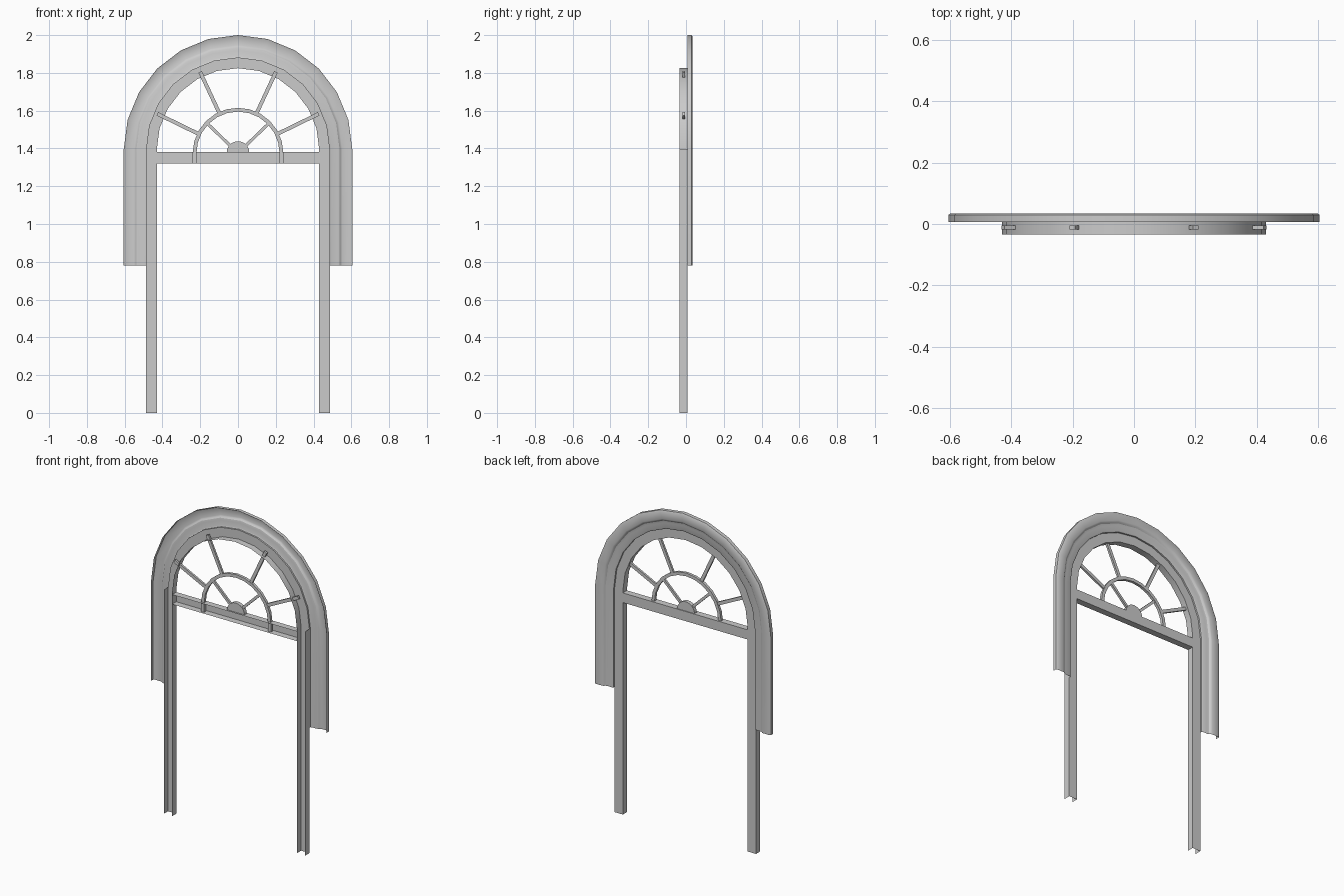
import bpy, bmesh, math
from mathutils import Matrix

if "Cube" in bpy.data.objects:
    bpy.data.objects.remove(bpy.data.objects["Cube"])

FRONT, MID, BACK = -0.034, 0.007, 0.034   # depth planes
SPRING = 1.395                            # height where the big arch starts
HUB_Z = 1.375                             # centre of the fan window


def finish(name, bm, smooth=True):
    me = bpy.data.meshes.new(name)
    bm.to_mesh(me)
    bm.free()
    ob = bpy.data.objects.new(name, me)
    bpy.context.collection.objects.link(ob)
    if smooth:
        bpy.ops.object.select_all(action='DESELECT')
        ob.select_set(True)
        bpy.context.view_layer.objects.active = ob
        bpy.ops.object.shade_smooth_by_angle(angle=math.radians(30))
    return ob


def arch(name, profile, centre, foot=None, segs=12, closed=False):
    """Sweep a (radius, y) profile up one side, round the arch and down."""
    stations = [(math.pi * i / segs, centre) for i in range(segs + 1)]
    if foot is not None:
        stations = [(0, foot)] + stations + [(math.pi, foot)]
    bm = bmesh.new()
    rows = [[bm.verts.new((r * math.cos(a), y, z + r * math.sin(a)))
             for r, y in profile] for a, z in stations]
    n = len(profile)
    for p, q in zip(rows, rows[1:]):
        for j in range(n if closed else n - 1):
            k = (j + 1) % n
            bm.faces.new((p[j], q[j], q[k], p[k]))
    if closed:
        bm.faces.new(rows[0])
        bm.faces.new(rows[-1][::-1])
        bmesh.ops.recalc_face_normals(bm, faces=bm.faces)
    return finish(name, bm)


def strip(name, points):
    bm = bmesh.new()
    bm.faces.new([bm.verts.new(p) for p in points])
    return finish(name, bm, False)


def spoke(name, angle, r0, r1, width):
    """Square bar running outward from the fan centre."""
    bm = bmesh.new()
    bmesh.ops.create_cube(bm, size=1)
    bm.transform(Matrix.Translation((0, -0.012, HUB_Z))
                 @ Matrix.Rotation(-angle, 4, 'Y')
                 @ Matrix.Translation(((r0 + r1) / 2, 0, 0))
                 @ Matrix.Diagonal((r1 - r0, 0.013, width, 1)))
    return finish(name, bm, False)


# Moulded outer casing, hollow towards the front
arch("outer_casing", [(0.487, MID), (0.487, 0.017), (0.495, 0.021), (0.525, 0.021),
                      (0.538, 0.024), (0.545, 0.031), (0.552, BACK), (0.598, BACK),
                      (0.605, 0.03), (0.605, MID)], SPRING, 0.78)

# Door frame: inner reveal and face, then outer walls of the legs
arch("door_frame", [(0.43, FRONT), (0.43, MID), (0.487, MID)], SPRING, 0)
for side, s in (("right", 1), ("left", -1)):
    pts = [(s * 0.487, FRONT, 0), (s * 0.487, MID, 0),
           (s * 0.487, MID, SPRING), (s * 0.487, FRONT, SPRING)]
    strip("frame_outer_wall_" + side, pts[::s])

# Crossbar channel, open at the front
bm = bmesh.new()
ends = [[bm.verts.new((x, y, z)) for y, z in
         ((FRONT, 1.32), (MID, 1.32), (MID, 1.38), (FRONT, 1.38))] for x in (-0.43, 0.43)]
for j in range(3):
    bm.faces.new((ends[0][j], ends[0][j + 1], ends[1][j + 1], ends[1][j]))
finish("crossbar", bm, False)

# Fan window: curved bar, hub and spokes
arch("fan_ring", [(0.22, -0.02), (0.22, -0.003), (0.24, -0.003), (0.24, -0.02)],
     HUB_Z, 1.32, 12, True)
arch("fan_hub", [(0.001, -0.022), (0.001, 0.002), (0.06, 0.002), (0.06, -0.022)],
     1.378, None, 12, True)
for deg in (26, 65, 115, 154):
    spoke("outer_spoke", math.radians(deg), 0.235, 0.475, 0.02)
for deg in (44, 136):
    spoke("inner_spoke", math.radians(deg), 0.055, 0.225, 0.016)
